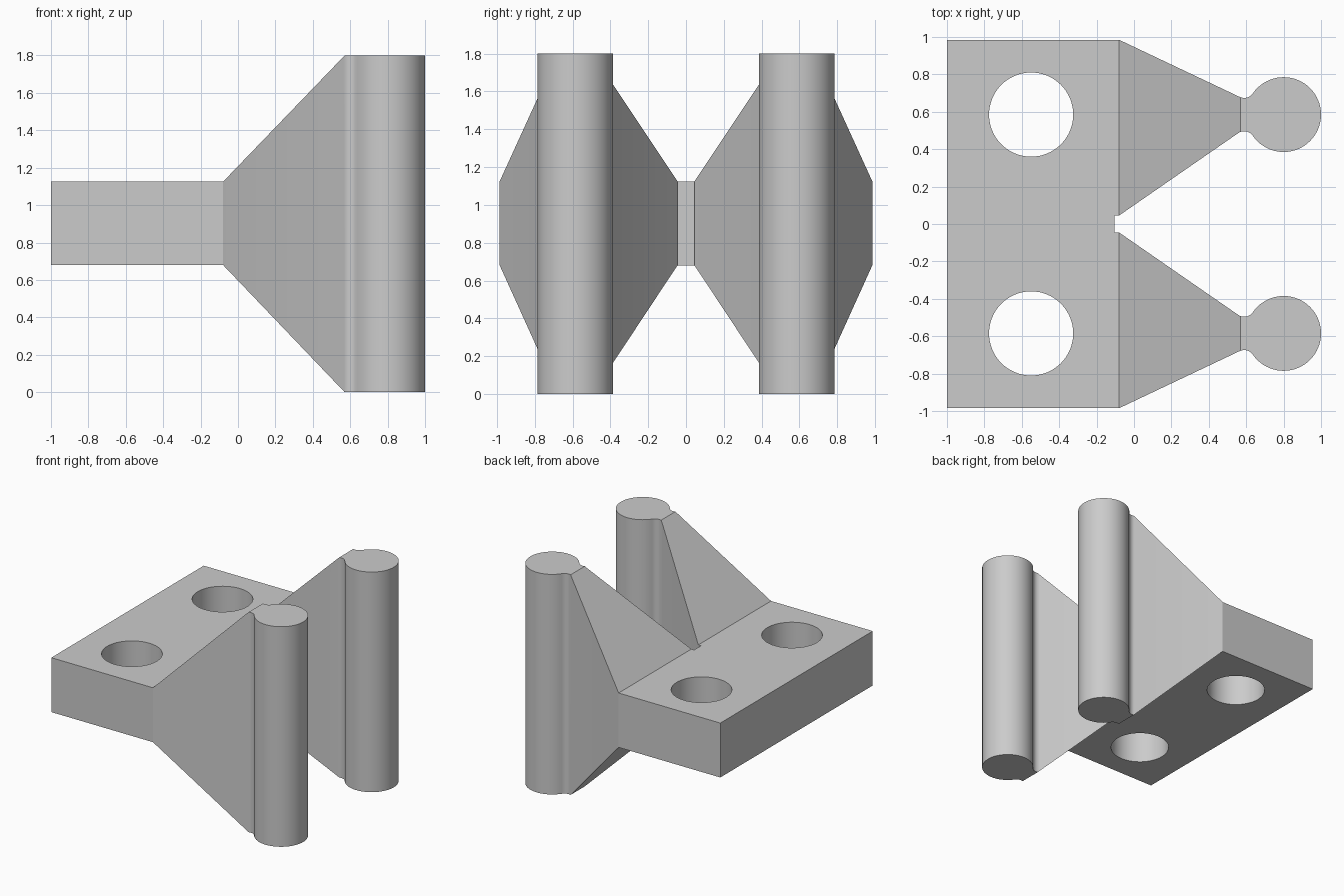
import bpy
import bmesh
from math import sin, cos, radians, atan2, degrees
from mathutils import Vector

cube = bpy.data.objects.get("Cube")
if cube:
    bpy.data.objects.remove(cube, do_unlink=True)

PLATE_LOW, PLATE_HIGH, HEIGHT = 0.68, 1.125, 1.8
POST_X, POST_Y, POST_R = 0.8, 0.585, 0.2
NECK_X, NECK_R = 0.589, 0.056

grey = bpy.data.materials.new("plain grey")
grey.use_nodes = True
colour = (0.6, 0.6, 0.6, 1)
grey.diffuse_color = colour
grey.node_tree.nodes["Principled BSDF"].inputs["Base Color"].default_value = colour


def arc(cx, cy, r, start, end, steps):
    angles = [radians(start + (end - start) * i / steps) for i in range(steps + 1)]
    return [(cx + r * cos(a), cy + r * sin(a)) for a in angles]


def prism(name, points, offset):
    """Extrude a closed loop of 3D points along offset."""
    bm = bmesh.new()
    face = bm.faces.new([bm.verts.new(p) for p in points])
    result = bmesh.ops.extrude_face_region(bm, geom=[face], use_keep_orig=True)
    moved = [v for v in result["geom"] if isinstance(v, bmesh.types.BMVert)]
    bmesh.ops.translate(bm, verts=moved, vec=Vector(offset))
    bmesh.ops.recalc_face_normals(bm, faces=bm.faces)
    mesh = bpy.data.meshes.new(name)
    bm.to_mesh(mesh)
    bm.free()
    mesh.materials.append(grey)
    obj = bpy.data.objects.new(name, mesh)
    bpy.context.collection.objects.link(obj)
    return obj


def cut(target, cutter, operation):
    cutter.hide_render = True
    mod = target.modifiers.new("cut", "BOOLEAN")
    mod.operation = operation
    mod.solver = "EXACT"
    mod.object = cutter
    bpy.context.view_layer.objects.active = target
    bpy.ops.object.modifier_apply(modifier=mod.name)
    bpy.data.objects.remove(cutter, do_unlink=True)


# Plan outline of one half: notch, tapering arm, filleted neck, round post
half = [(-0.105, 0.045), (-0.08, 0.045)]
half += arc(NECK_X, 0.44, NECK_R, 125, 34.4, 8)
post_angle = degrees(atan2(0.113, 0.165))
half += arc(POST_X, POST_Y, POST_R, -180 + post_angle, 180 - post_angle, 52)
half += arc(NECK_X, 0.73, NECK_R, 325.6, 244, 8)
half += [(-0.08, 0.985), (-1, 0.985)]
outline = half + [(x, -y) for x, y in reversed(half)]
bracket = prism("bracket_body", [(x, y, -0.2) for x, y in outline], (0, 0, 2.2))

# Side profile: thin plate flaring out to full post height
profile = [(-1.1, PLATE_LOW), (-0.08, PLATE_LOW), (0.57, 0), (1.1, 0),
           (1.1, HEIGHT), (0.57, HEIGHT), (-0.08, PLATE_HIGH), (-1.1, PLATE_HIGH)]
cut(bracket, prism("profile_cutter", [(x, -1.2, z) for x, z in profile], (0, 2.4, 0)),
    "INTERSECT")

# Two bolt holes through the plate
for side in (-1, 1):
    ring = arc(-0.55, side * 0.585, 0.225, 0, 360, 64)[:-1]
    cut(bracket, prism("hole_cutter", [(x, y, 0.4) for x, y in ring], (0, 0, 1)),
        "DIFFERENCE")

# Smooth round walls, keep creases sharp
bpy.ops.object.select_all(action="DESELECT")
bracket.select_set(True)
bpy.context.view_layer.objects.active = bracket
bpy.ops.object.shade_smooth_by_angle(angle=radians(20))
